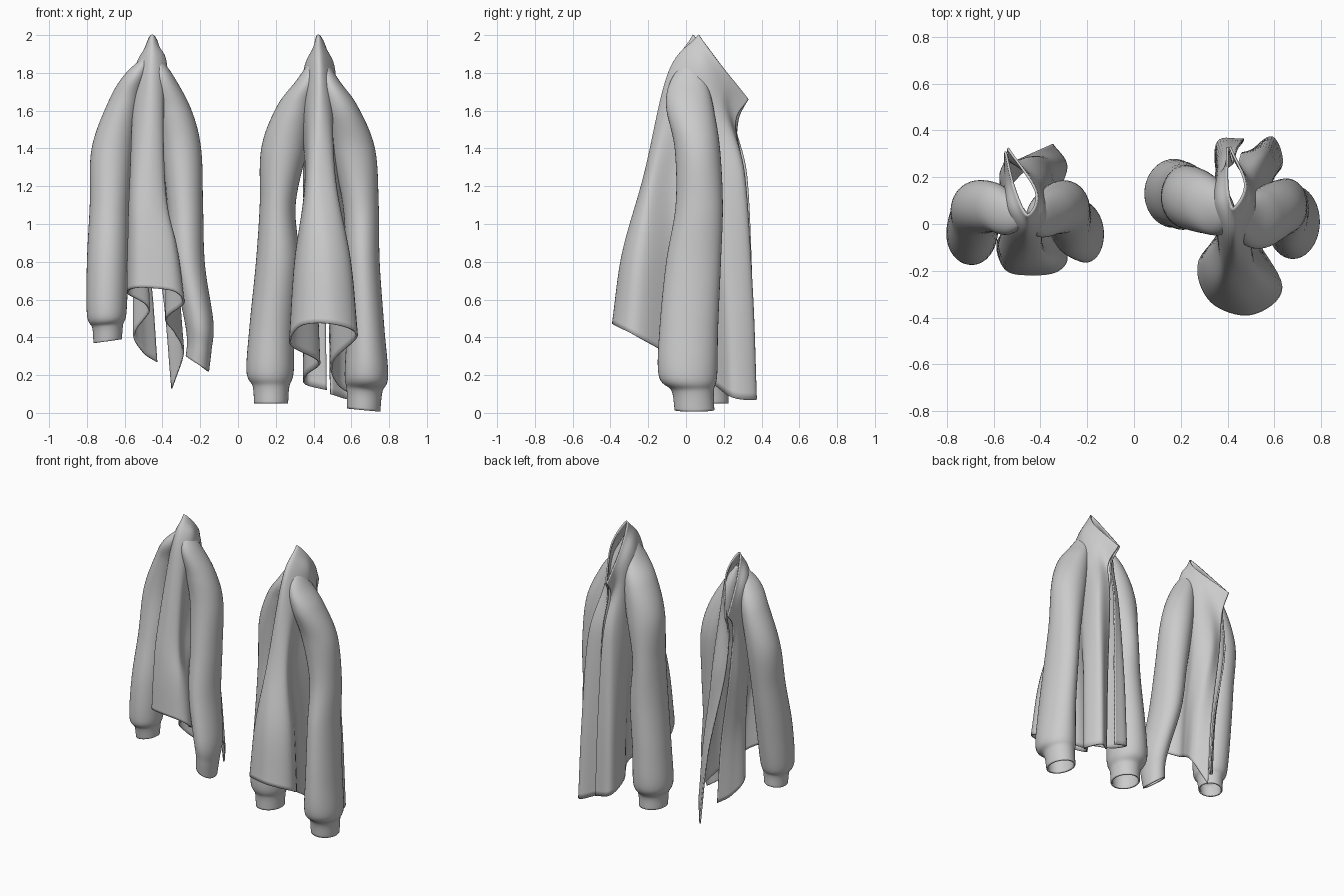
import bpy, math
from mathutils import Vector


def spline(pts, t):
    """Catmull-Rom through pts, t in 0..1."""
    n = len(pts) - 1
    i = min(int(t * n), n - 1)
    f = t * n - i
    p1, p2 = pts[i], pts[i + 1]
    p0 = pts[i - 1] if i > 0 else p1 * 2 - p2
    p3 = pts[i + 2] if i + 2 <= n else p2 * 2 - p1
    return 0.5 * (2 * p1 + (p2 - p0) * f + (2 * p0 - 5 * p1 + 4 * p2 - p3) * f * f
                  + (3 * p1 - p0 - 3 * p2 + p3) * f ** 3)


def cloth(name, rows, closed):
    """Skin rows of points into a smooth thin cloth shell."""
    n = len(rows[0])
    verts = [p for r in rows for p in r]
    faces = []
    for j in range(len(rows) - 1):
        for i in range(n if closed else n - 1):
            k = (i + 1) % n
            faces.append((j * n + i, (j + 1) * n + i, (j + 1) * n + k, j * n + k))
    me = bpy.data.meshes.new(name)
    me.from_pydata(verts, [], faces)
    ob = bpy.data.objects.new(name, me)
    bpy.context.collection.objects.link(ob)
    m = ob.modifiers.new("thickness", 'SOLIDIFY')
    m.thickness, m.offset = 0.01, 0
    bpy.context.view_layer.objects.active = ob
    ob.select_set(True)
    bpy.ops.object.shade_smooth_by_angle(angle=math.radians(50))
    ob.select_set(False)


def body(name, collar, neck, chest, chest_z, hem):
    """Sheet from left front edge, round the back, to right front edge."""
    collar, neck, hem = [[Vector(p) for p in s] for s in (collar, neck, hem)]
    chest = [Vector((x, y, chest_z)) for x, y in chest]
    nu, nv = 97, 61
    cols = []
    for i in range(nu):
        u = i / (nu - 1)
        a, b, c, d = [spline(s, u) for s in (collar, neck, chest, hem)]
        w = c.lerp(d, 0.68)
        w.z = c.z + (d.z - c.z) * 0.52
        cols.append([spline([a, b, c, w, d], j / (nv - 1)) for j in range(nv)])
    cloth(name, [[c[j] for c in cols] for j in range(nv)], False)


def sleeve(name, rings, tilt=0.0):
    """Tube of ellipses (z, x, y, rx, ry), neck to cuff; tilt slants the cuff."""
    rings = [Vector(r) for r in rings]
    nv, n = 81, 40
    rows = []
    for j in range(nv):
        t = j / (nv - 1)
        z, x, y, rx, ry = spline(rings, t)
        row = []
        for i in range(n):
            a = 2 * math.pi * i / n
            dx = rx * math.cos(a)
            row.append((x + dx, y + ry * math.sin(a), z - tilt * t ** 3 * dx))
        rows.append(row)
    cloth(name, rows, True)


# Large jacket on the right
body("large_jacket_body",
     [(.40, .33, 1.66), (.40, .17, 1.86), (.425, .07, 2.0), (.475, .17, 1.86), (.41, .33, 1.66)],
     [(.42, .26, 1.53), (.36, .2, 1.65), (.35, .06, 1.78), (.43, -.09, 1.8),
      (.51, .05, 1.78), (.5, .18, 1.65), (.44, .26, 1.53)],
     [(.44, .32), (.38, .29), (.35, .19), (.36, .05), (.36, -.09), (.38, -.2), (.44, -.22),
      (.51, -.18), (.49, -.06), (.53, .06), (.57, .18), (.56, .3), (.46, .3)], 1.25,
     [(.47, .36, .12), (.36, .35, .15), (.36, .2, .2), (.43, .03, .27), (.28, -.16, .36),
      (.33, -.33, .46), (.50, -.385, .47), (.63, -.27, .41), (.5, -.02, .27),
      (.53, .15, .15), (.63, .25, .08), (.59, .37, .07), (.49, .30, .1)])
sleeve("large_jacket_right_sleeve",
       [(1.9, .435, .05, .008, .02), (1.76, .48, .015, .05, .09), (1.62, .54, .02, .09, .12),
        (1.4, .608, .06, .112, .115), (1.1, .65, .07, .09, .12), (.8, .66, .04, .085, .14),
        (.45, .675, .015, .095, .15), (.2, .68, .01, .11, .15),
        (.12, .67, .035, .09, .108), (.015, .665, .045, .083, .1)], .1)
sleeve("large_jacket_left_sleeve",
       [(1.9, .42, .05, .008, .02), (1.76, .37, .05, .055, .09), (1.62, .305, .085, .095, .12),
        (1.4, .245, .11, .117, .13), (1.1, .21, .12, .09, .13), (.8, .21, .12, .11, .14),
        (.45, .18, .13, .115, .14), (.22, .17, .13, .12, .14),
        (.14, .175, .12, .092, .105), (.05, .175, .12, .085, .1)])

# Small jacket on the left
body("small_jacket_body",
     [(-.55, .31, 1.67), (-.51, .15, 1.86), (-.455, .04, 2.0), (-.42, .14, 1.87), (-.54, .325, 1.66)],
     [(-.55, .25, 1.55), (-.55, .16, 1.66), (-.54, .04, 1.79), (-.46, -.06, 1.8),
      (-.38, .02, 1.8), (-.41, .18, 1.66), (-.53, .27, 1.52)],
     [(-.54, .28), (-.57, .21), (-.56, .12), (-.53, .02), (-.57, -.06), (-.54, -.14), (-.46, -.16),
      (-.39, -.12), (-.42, -.02), (-.38, .1), (-.36, .2), (-.42, .28), (-.5, .27)], 1.2,
     [(-.43, .26, .27), (-.5, .2, .32), (-.55, .12, .42), (-.47, .02, .55), (-.58, -.07, .63),
      (-.55, -.19, .66), (-.45, -.215, .66), (-.33, -.2, .64), (-.29, -.13, .58),
      (-.38, 0, .5), (-.33, .13, .42), (-.29, .25, .32), (-.35, .34, .13)])
sleeve("small_jacket_left_sleeve",
       [(1.9, -.465, .03, .008, .02), (1.79, -.54, .04, .055, .08), (1.65, -.6, .07, .08, .1),
        (1.4, -.665, .07, .105, .112), (1.1, -.68, .03, .10, .12), (.8, -.69, -.02, .105, .13),
        (.53, -.695, -.05, .10, .12), (.46, -.69, -.045, .077, .09), (.38, -.69, -.04, .07, .08)], -.15)
sleeve("small_jacket_right_sleeve",
       [(1.9, -.44, .03, .008, .02), (1.78, -.40, .03, .055, .08), (1.6, -.34, .06, .09, .1),
        (1.4, -.30, .07, .10, .112), (1.1, -.28, .04, .09, .12), (.8, -.265, 0, .085, .13),
        (.5, -.21, -.04, .075, .12), (.36, -.205, -.05, .06, .095), (.26, -.215, -.05, .057, .08)], .7)
